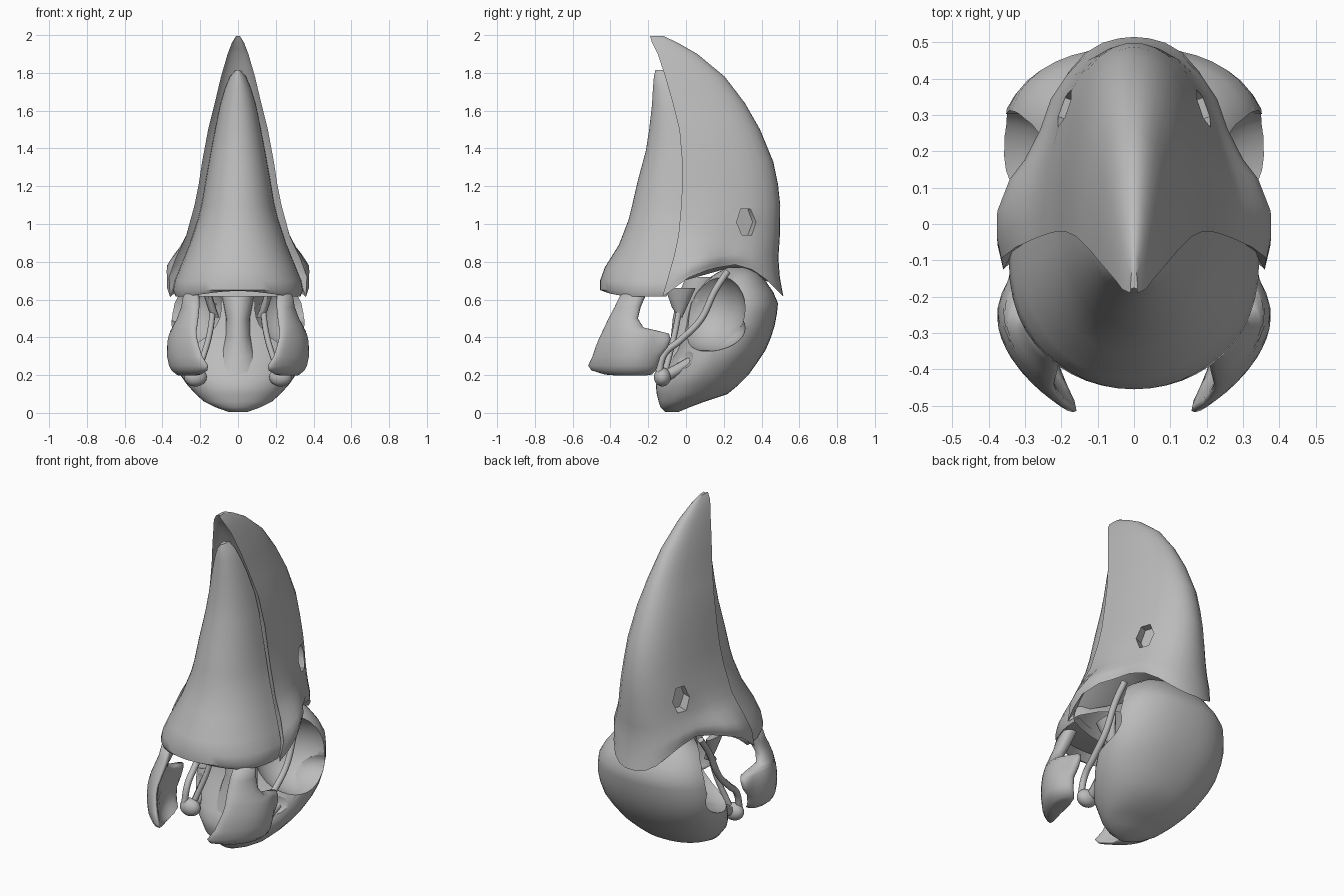
import bpy, bmesh, math
from mathutils import Vector

if "Cube" in bpy.data.objects:
    bpy.data.objects.remove(bpy.data.objects["Cube"])

bone = bpy.data.materials.new("bone_grey")
bone.diffuse_color = (0.5, 0.5, 0.5, 1)
bone.use_nodes = True
bone.node_tree.nodes["Principled BSDF"].inputs["Base Color"].default_value = bone.diffuse_color


def lerp(table, t, col=1):
    """Interpolate a column of a table sorted by its first column."""
    if t <= table[0][0]:
        return table[0][col]
    for a, b in zip(table, table[1:]):
        if t <= b[0]:
            return a[col] + (b[col] - a[col]) * (t - a[0]) / (b[0] - a[0])
    return table[-1][col]


def spow(v, e):
    return math.copysign(abs(v) ** e, v)


def smooth(ob, angle=45):
    bpy.ops.object.select_all(action='DESELECT')
    ob.select_set(True)
    bpy.context.view_layer.objects.active = ob
    bpy.ops.object.shade_smooth_by_angle(angle=math.radians(angle))


def loft(name, rings, angle=45):
    """Skin closed rings of equal length and close both ends with fans."""
    bm = bmesh.new()
    rows = [[bm.verts.new(p) for p in r] for r in rings]
    n = len(rows[0])
    for a, b in zip(rows, rows[1:]):
        for i in range(n):
            bm.faces.new((a[i], a[(i + 1) % n], b[(i + 1) % n], b[i]))
    for row in (rows[0], rows[-1]):
        c = bm.verts.new(sum((v.co for v in row), Vector()) / n)
        for i in range(n):
            bm.faces.new((row[i], row[(i + 1) % n], c))
    bmesh.ops.recalc_face_normals(bm, faces=bm.faces)
    me = bpy.data.meshes.new(name)
    bm.to_mesh(me)
    bm.free()
    ob = bpy.data.objects.new(name, me)
    bpy.context.collection.objects.link(ob)
    me.materials.append(bone)
    smooth(ob, angle)
    return ob


def ellipsoid(name, loc, radii):
    bpy.ops.mesh.primitive_uv_sphere_add(segments=28, ring_count=16, location=loc)
    ob = bpy.context.object
    ob.name, ob.scale = name, radii
    ob.data.materials.append(bone)
    smooth(ob)
    return ob


def carve(ob, cutter):
    mod = ob.modifiers.new("cut", 'BOOLEAN')
    mod.operation, mod.object, mod.solver = 'DIFFERENCE', cutter, 'EXACT'
    bpy.context.view_layer.objects.active = ob
    bpy.ops.object.modifier_apply(modifier=mod.name)
    bpy.data.objects.remove(cutter)


def rod(name, pts, radius):
    cu = bpy.data.curves.new(name, 'CURVE')
    cu.dimensions, cu.bevel_depth, cu.bevel_resolution = '3D', radius, 2
    cu.use_fill_caps = True
    sp = cu.splines.new('BEZIER')
    sp.bezier_points.add(len(pts) - 1)
    for bp, p in zip(sp.bezier_points, pts):
        bp.co = p
        bp.handle_left_type = bp.handle_right_type = 'AUTO'
    ob = bpy.data.objects.new(name, cu)
    bpy.context.collection.objects.link(ob)
    cu.materials.append(bone)


# Upper beak: z, front edge y, ridge y, half width
UPPER = [(0.61, -.125, .515, .375), (.70, -.095, .497, .378), (.81, -.065, .489, .335),
         (.94, -.04, .497, .276), (1.10, -.025, .499, .23), (1.21, -.02, .487, .208),
         (1.33, -.02, .462, .19), (1.5, -.035, .392, .158), (1.64, -.07, .312, .123),
         (1.78, -.11, .205, .09), (1.9, -.15, .06, .055), (1.96, -.18, -.045, .032),
         (1.995, -.19, -.12, .01)]
# Side outline of a section as fractions: depth from front to ridge, base width, upper width
SECTION = [(0, .96, 1), (.1, 1, .99), (.22, 1, .97), (.37, .9, .93), (.46, .78, .89),
           (.6, .66, .82), (.74, .59, .71), (.85, .48, .57), (.93, .36, .41),
           (.975, .23, .25), (.994, .11, .12)]
# Scalloped rear margin: y, z
MARGIN = [(-.13, .61), (.02, .72), (.14, .765), (.26, .785), (.34, .765), (.42, .71), (.51, .62)]


def upper_ring(z, inset=0.0):
    yf, yb, w = (lerp(UPPER, z, c) for c in (1, 2, 3))
    k = min(1, max(0, (z - .64) / .42))
    side = []
    for g, base, up in SECTION:
        side.append((w * (base + (up - base) * k), yf + (yb - yf) * g))
    arc = side + [(0, yb)] + [(-x, y) for x, y in reversed(side)]
    palate = [(w * s, yf + .35 * w * (1 - s * s) + .01) for s in (-.85, -.6, -.3, 0, .3, .6, .85)]
    ring = []
    for x, y in arc + palate:
        h = z
        if z < .9:
            h = .9 - (.9 - z) / .29 * (.9 - lerp(MARGIN, y))
        ring.append((x * (1 - inset), .2 + (y - .2) * (1 - inset), h + inset * .7))
    return ring


levels = [.61, .65, .7, .75, .81, .87, .94, 1.02, 1.1, 1.21, 1.33, 1.42, 1.5, 1.57, 1.64,
          1.71, 1.78, 1.84, 1.9, 1.93, 1.96, 1.98, 1.995]
beak = loft("upper_beak", [upper_ring(.61, .09)] + [upper_ring(z) for z in levels], 50)

# Nostrils cut through the sides of the upper beak
for s in (-1, 1):
    bpy.ops.mesh.primitive_cylinder_add(vertices=6, radius=1, depth=.2,
                                        location=(s * .235, .335, 1.01),
                                        rotation=(0, math.pi / 2, s * math.radians(20)))
    cut = bpy.context.object
    cut.scale = (.08, .055, 1)
    carve(beak, cut)
smooth(beak, 50)

# Lower beak: z, front y, half width
LOWER = [(.615, -.44, .33), (.65, -.455, .345), (.7, -.455, .335), (.77, -.43, .307),
         (.89, -.355, .258), (1.02, -.305, .214), (1.1, -.285, .194), (1.23, -.255, .172),
         (1.39, -.212, .143), (1.5, -.195, .122), (1.63, -.18, .095), (1.72, -.175, .068),
         (1.78, -.17, .043), (1.815, -.162, .012)]
rings = []
for z, yf, w in LOWER:
    yr = min(lerp(UPPER, z, 1) + .02, -.005)
    ring = []
    for i in range(25):
        a = math.pi * i / 24
        x = w * math.cos(a)
        y = yr + (yf - yr) * math.sin(a) ** .85
        lift = .03 * math.sin(a) ** 4 if z < .63 else 0
        ring.append((x, y, z + lift))
    ring += [(w * t, yr + (yf - yr) * .25 * (1 - t * t), z) for t in (-.75, -.5, -.25, 0, .25, .5, .75)]
    rings.append(ring)
rings.insert(0, [(x * .9, y * .9 - .01, z + .04) for x, y, z in rings[0]])
loft("lower_beak", rings, 40)

# Braincase: z, front y, rear y, half width
CASE = [(.005, -.11, -.04, .05), (.03, -.135, .02, .12), (.06, -.145, .10, .18),
        (.1, -.155, .22, .225), (.15, -.16, .28, .27), (.2, -.13, .33, .305),
        (.27, -.09, .38, .34), (.33, -.05, .42, .357), (.4, -.02, .45, .365),
        (.465, .0, .47, .365), (.53, .01, .482, .355), (.58, .02, .487, .343),
        (.64, .05, .462, .31), (.7, .10, .42, .26), (.74, .16, .385, .2), (.77, .22, .34, .1)]
rings = []
for z, yf, yb, w in CASE:
    ring = []
    for i in range(40):
        a = 2 * math.pi * i / 40
        c, s = math.cos(a), math.sin(a)
        e = .88 if s > 0 else 1.0
        ring.append((w * spow(c, e), (yf + yb) / 2 + (yb - yf) / 2 * spow(s, e), z))
    rings.append(ring)
case = loft("braincase", rings, 50)

# Eye sockets leave a thin wall between them and run down towards the jaw joint
for s in (-1, 1):
    carve(case, ellipsoid("socket_cutter", (s * .32, .1, .55), (.25, .215, .22)))
    carve(case, ellipsoid("lower_socket_cutter", (s * .36, .1, .45), (.2, .215, .125)))
    carve(case, ellipsoid("cheek_cutter", (s * .36, -.08, .31), (.17, .13, .12)))
smooth(case, 50)

# Keel in front of the wall between the sockets
loft("orbital_wall", [[(w * math.cos(a), y + .1 * math.sin(a), z)
                       for a in [math.pi * i / 8 for i in range(16)]]
                      for z, y, w in ((.2, -.03, .14), (.3, .0, .1), (.4, .02, .07),
                                      (.5, .03, .065), (.6, .05, .085), (.72, .1, .1))])

# Rear jaw plates: z, front y, rear y, inward shift
JAW = [(.197, -.36, -.22, .06), (.203, -.43, -.18, .045), (.225, -.5, -.16, .018),
       (.25, -.518, -.15, .005), (.3, -.495, -.135, -.004), (.35, -.478, -.095, -.004),
       (.39, -.462, -.082, 0), (.42, -.448, -.09, .008), (.437, -.44, -.16, .014),
       (.452, -.433, -.225, .02), (.5, -.41, -.255, .042), (.56, -.378, -.24, .068),
       (.64, -.34, -.205, .085)]
for s, label in ((-1, "left"), (1, "right")):
    rings = []
    for z, yf, yb, shift in JAW:
        ring = []
        for i in range(28):
            a = 2 * math.pi * i / 28
            y = (yf + yb) / 2 + (yb - yf) / 2 * spow(math.cos(a), .8)
            t = min(1.35, max(0, (y + .52) / .27))
            spread = .17 + .165 * math.sin(math.pi / 2 * t)
            ring.append((s * (spread - shift + .038 * spow(math.sin(a), .75)), y, z))
        rings.append(ring)
    loft("jaw_plate_" + label, rings, 80)

    # Cheek bar, palate rod, jaw joint and its arm
    rod("cheek_bar_" + label, [(s * .25, .22, .75), (s * .26, .155, .65), (s * .265, .075, .49),
                               (s * .26, -.03, .385), (s * .25, -.115, .31),
                               (s * .25, -.145, .2)], .018)
    rod("palate_rod_" + label, [(s * .13, -.03, .58), (s * .15, -.06, .42), (s * .21, -.11, .22)], .016)
    ellipsoid("jaw_joint_" + label, (s * .225, -.125, .19), (.06, .045, .05))
    rod("joint_arm_" + label, [(s * .21, -.12, .19), (s * .22, -.06, .22), (s * .24, .03, .27)], .03)

    # Thin palate plate tapering down from the beak
    loft("palate_plate_" + label,
         [[(s * (x + .022 * math.sin(a)), y + h * math.cos(a), z)
           for a in [math.pi * i / 6 for i in range(12)]]
          for z, x, y, h in ((.505, .12, -.03, .01), (.56, .14, -.035, .04), (.66, .17, -.03, .08))])
